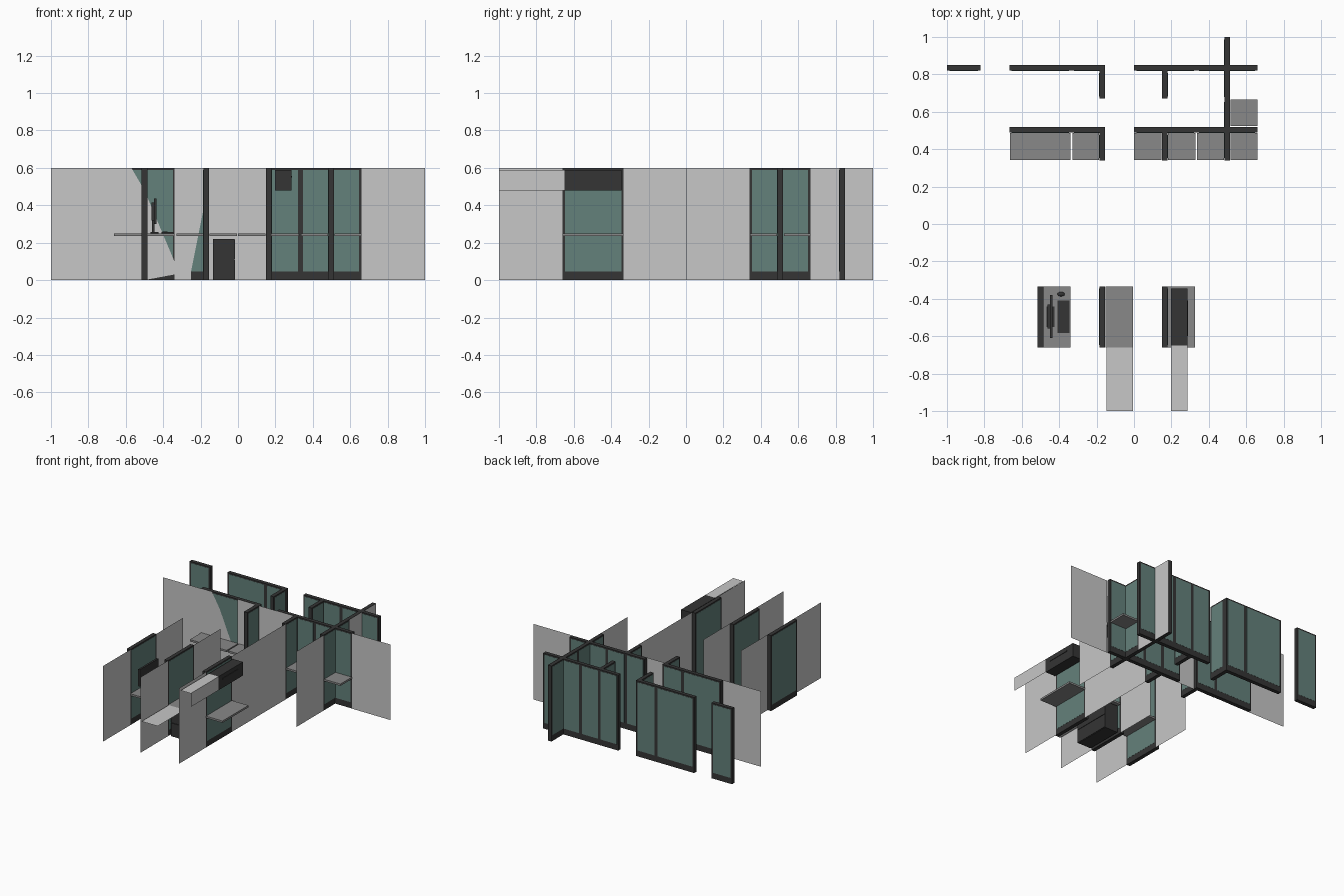
import bpy, math

if "Cube" in bpy.data.objects:
    bpy.data.objects.remove(bpy.data.objects["Cube"])

def mat(name, c):
    m = bpy.data.materials.new(name)
    m.diffuse_color = (*c, 1)
    m.use_nodes = True
    m.node_tree.nodes["Principled BSDF"].inputs["Base Color"].default_value = m.diffuse_color
    return m

DARK = mat("dark frame", (0.035, 0.035, 0.035))
TEAL = mat("teal fabric", (0.127, 0.22, 0.198))
GREY = mat("desk grey", (0.25, 0.25, 0.25))
LIGHT = mat("light grey", (0.57, 0.57, 0.57))

def mesh(name, verts, faces, m):
    me = bpy.data.meshes.new(name)
    me.from_pydata(verts, [], faces)
    me.materials.append(m)
    ob = bpy.data.objects.new(name, me)
    bpy.context.collection.objects.link(ob)
    return ob

def box(name, x0, x1, y0, y1, z0, z1, m):
    v = [(x, y, z) for x in (x0, x1) for y in (y0, y1) for z in (z0, z1)]
    f = [(0, 1, 3, 2), (4, 6, 7, 5), (0, 4, 5, 1), (2, 3, 7, 6), (0, 2, 6, 4), (1, 5, 7, 3)]
    return mesh(name, v, f, m)

T, H = 0.015, 0.6      # half thickness and height of partitions
B, P = 0.013, 0.001    # frame border, fabric proud of frame

# partition: dark slab with a teal fabric core, along x or y
def part_x(a, b, y):
    box("partition_frame", a, b, y - T, y + T, 0, H, DARK)
    box("partition_fabric", a + B, b - B, y - T - P, y + T + P, 0.047, H - 0.011, TEAL)

def part_y(a, b, x):
    box("partition_frame", x - T, x + T, a, b, 0, H, DARK)
    box("partition_fabric", x - T - P, x + T + P, a + B, b - B, 0.047, H - 0.011, TEAL)

# long rows
s = 1 / 6
for y in (0.503, 0.835):
    for a, b in ((-4 * s, -2 * s), (-2 * s, -0.155), (0, s), (s, 2 * s), (2 * s, 3 * s), (3 * s, 0.66)):
        part_x(a, b, y)
part_x(-1, -0.82, 0.835)

# short dividers, and the long one across the rows
for x in (-0.17, 0.165):
    part_y(0.34, 0.488, x)
    part_y(0.67, 0.82, x)
for a, b in ((0.34, 0.503), (0.503, 0.665), (0.665, 1.0)):
    part_y(a, b, 0.498)

# free-standing partitions at the front
for x in (-0.5, -0.17, 0.165):
    part_y(-0.66, -0.333, x)

# thin light sheets beside partitions
def sheet_x(y, pts):
    mesh("light_sheet", [(x, y, z) for x, z in pts], [tuple(range(len(pts)))], LIGHT)

def sheet_y(x, a, b):
    mesh("light_sheet", [(x, a, 0), (x, b, 0), (x, b, H), (x, a, H)], [(0, 1, 2, 3)], LIGHT)

for x in (-0.5, -0.17, 0.165):
    sheet_y(x + T, -1, -0.66)
    sheet_y(x + T, -0.333, 0.34 if x > 0 else 0)
sheet_y(0.498 + T, 0, 0.34)
sheet_y(0.498 + T + 2 * P, 0.665, 1)
yf = 0.503 - T - 2 * P
sheet_x(yf, [(-1, 0), (-0.5, 0), (-0.34, 0.03), (-0.34, 0.1), (-0.5, 0.48), (-0.57, H), (-1, H)])
sheet_x(yf, [(-0.34, 0), (-0.25, 0), (-0.25, 0.05), (-0.18, 0.4), (-0.18, H), (-0.34, H)])
sheet_x(yf, [(-0.155, 0), (0.15, 0), (0.15, H), (-0.155, H)])
sheet_x(yf, [(0.66, 0), (1, 0), (1, H), (0.66, H)])

# desk tops
Z0, Z1 = 0.235, 0.25
for a, b in ((-0.663, -0.34), (-0.33, -0.187), (0, 0.148), (0.183, 0.328), (0.336, 0.48), (0.517, 0.66)):
    box("desk_top", a, b, 0.343, 0.486, Z0, Z1, GREY)
box("desk_top", 0.517, 0.66, 0.525, 0.665, Z0, Z1, GREY)
for x in (-0.485, -0.152, 0.18):
    box("desk_top", x, x + 0.146, -0.66, -0.335, Z0, Z1, GREY)
# light extension of the middle desk
mesh("desk_extension", [(-0.147, -1, Z1), (-0.006, -1, Z1), (-0.006, -0.66, Z1), (-0.147, -0.66, Z1)],
     [(0, 1, 2, 3)], LIGHT)

# drawer cabinet under the middle desk
box("drawer_cabinet", -0.133, -0.019, -0.645, -0.345, 0, 0.22, DARK)
for z in (0.004, 0.112):
    box("drawer_front", -0.133, -0.015, -0.65, -0.345, z, z + 0.104, DARK)

# overhead cabinet with handle, and its light extension
cx0, cx1, cz0, cz1 = 0.197, 0.285, 0.48, 0.588
box("overhead_cabinet", cx0, cx1, -0.65, -0.345, cz0, cz1, DARK)
box("cabinet_handle", cx1, cx1 + 0.004, -0.6, -0.41, 0.548, 0.556, DARK)
mesh("cabinet_extension",
     [(cx0, -1, cz1), (cx1, -1, cz1), (cx1, -0.65, cz1), (cx0, -0.65, cz1), (cx1, -1, cz0), (cx1, -0.65, cz0)],
     [(0, 1, 2, 3), (1, 4, 5, 2)], LIGHT)

# monitor: screen slab, tapered back, neck and base
box("monitor_screen", -0.45, -0.435, -0.61, -0.38, 0.3, 0.435, DARK)
box("monitor_back", -0.462, -0.45, -0.56, -0.43, 0.32, 0.415, DARK)
box("monitor_neck", -0.46, -0.447, -0.515, -0.475, 0.255, 0.33, DARK)
box("monitor_base", -0.468, -0.425, -0.55, -0.44, Z1, 0.257, DARK)

# keyboard and mouse
box("keyboard", -0.408, -0.345, -0.583, -0.41, Z1, 0.258, DARK)
bpy.ops.mesh.primitive_uv_sphere_add(segments=12, ring_count=8, radius=1, location=(-0.39, -0.375, 0.253))
mouse = bpy.context.object
mouse.name = "mouse"
mouse.scale = (0.02, 0.012, 0.008)
mouse.data.materials.append(DARK)
bpy.ops.object.shade_smooth_by_angle()
